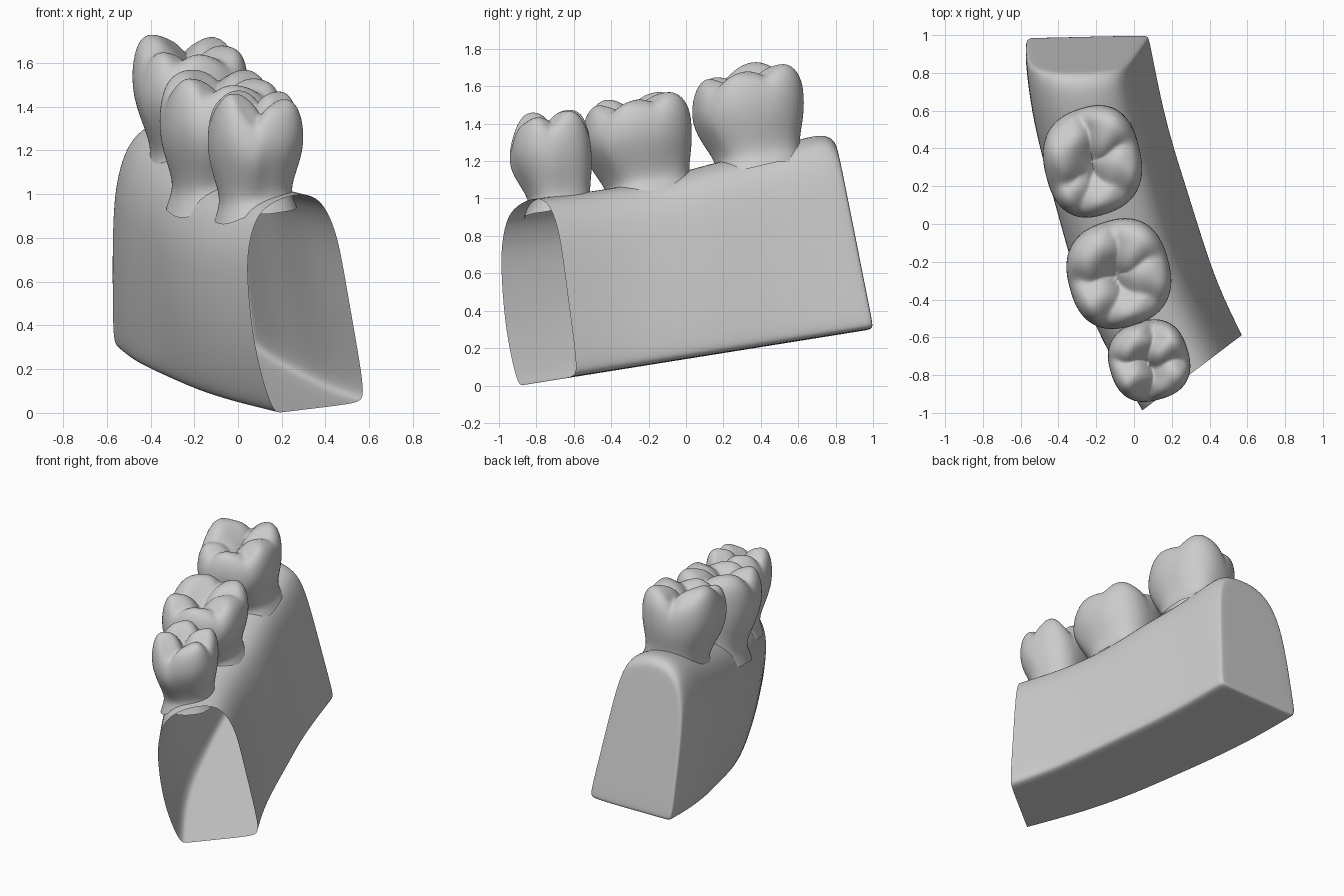
import bpy, bmesh
from math import sin, cos, pi, radians
from mathutils import Vector

if "Cube" in bpy.data.objects:
    bpy.data.objects.remove(bpy.data.objects["Cube"])


def finish(name, bm, levels):
    bmesh.ops.recalc_face_normals(bm, faces=bm.faces)
    for f in bm.faces:
        f.smooth = True
    mesh = bpy.data.meshes.new(name)
    bm.to_mesh(mesh)
    bm.free()
    ob = bpy.data.objects.new(name, mesh)
    bpy.context.collection.objects.link(ob)
    sub = ob.modifiers.new("Smooth", 'SUBSURF')
    sub.levels = sub.render_levels = levels
    return ob


def bridge(bm, a, b):
    n = len(a)
    for i in range(n):
        j = (i + 1) % n
        bm.faces.new((a[i], a[j], b[j], b[i]))


# Jaw block: cross-sections (across, up), blended from front to back
FRONT = [(.25, 0), (.19, .06), (.09, .25), (.03, .45), (0, .67), (.02, .78), (.07, .88),
         (.16, .945), (.33, .99), (.5, 1.005), (.62, .975), (.71, .9), (.79, .77), (.87, .5),
         (.95, .25), (1, .06), (.985, .015), (.93, 0), (.6, 0), (.3, 0)]
BACK = [(.03, 0), (0, .03), (0, .25), (0, .45), (.01, .62), (.03, .74), (.08, .86),
        (.16, .95), (.3, 1), (.48, 1.005), (.65, .98), (.76, .93), (.83, .8), (.89, .55),
        (.95, .27), (1, .05), (.99, .015), (.95, 0), (.5, 0), (.08, 0)]
# Stations: left x, y, right x, y, crest height, backward lean
STATIONS = [(.04, -.99, .575, -.585, 1.0, 0),
            (-.18, -.62, .45, -.33, 1.04, 0),
            (-.32, -.28, .36, -.06, 1.09, 0),
            (-.40, .02, .28, .20, 1.18, 0),
            (-.49, .35, .19, .48, 1.24, .02),
            (-.55, .65, .13, .75, 1.32, .08),
            (-.575, .93, .092, .95, 1.345, .19),
            (-.575, .985, .08, 1.0, 1.30, .195)]


def jaw_block():
    bm = bmesh.new()
    rings = []
    for k, (lx, ly, rx, ry, top, lean) in enumerate(STATIONS):
        t = min(1, k / 6.5)
        pts = []
        for (u0, v0), (u1, v1) in zip(FRONT, BACK):
            u, v = u0 + (u1 - u0) * t, v0 + (v1 - v0) * t
            x, y = lx + (rx - lx) * u, ly + (ry - ly) * u
            floor = .16 * (y + .885)
            pts.append(Vector((x, y - lean * v, floor + (top - floor) * v)))
        rings.append(pts)
    # closed back end with a softened rim, front end stays open
    c = sum(rings[-1], Vector()) / len(rings[-1])
    for s in (.95, .6, .25):
        rings.append([c + (p - c) * s + Vector((0, .005, 0)) for p in rings[-1 if s == .95 else 7]])
    vr = [[bm.verts.new(p) for p in r] for r in rings]
    for a, b in zip(vr, vr[1:]):
        bridge(bm, a, b)
    bm.faces.new(vr[-1])
    finish("jaw_block", bm, 2)


# Tooth wall: (height fraction, width scale), then chewing-surface radii
WALL = [(-.2, .86), (-.08, .78), (0, .75), (.12, .78), (.3, .89), (.48, .98), (.64, 1.0),
        (.78, .98), (.89, .93), (.96, .86), (1.0, .77)]
CHEW = [.68, .6, .52, .44, .36, .28, .2, .12, .05]


def tooth(name, crown, base, half, base_z, slope, cusps, turn=16, segs=56):
    bm = bmesh.new()
    outline = []
    for i in range(segs):
        a = 2 * pi * i / segs
        c, s = cos(a), sin(a)
        r = (abs(c) ** 2.5 + abs(s) ** 2.5) ** (-1 / 2.5)
        b = a + radians(turn)
        outline.append((r * cos(b) * .97, r * sin(b) * .97))

    # highest of several rounded cusps, leaving grooves where they meet
    def chew_z(x, y):
        wx, wy = x + .06 * sin(7 * y + 1), y + .06 * sin(8 * x)
        return max(h - .32 * ((wx - cx) ** 2 + (wy - cy) ** 2) for cx, cy, h in cusps)

    rings = []
    for f, s in WALL:
        w = min(1, max(0, f / .55))
        mx = base[0] + (crown[0] - base[0]) * w
        my = base[1] + (crown[1] - base[1]) * w
        ring = []
        for ox, oy in outline:
            dx, dy = ox * s * half[0], oy * s * half[1]
            z0 = base_z + slope[0] * dx + slope[1] * dy
            z1 = chew_z(ox * .77, oy * .77)
            ring.append(bm.verts.new((mx + dx, my + dy, z0 + (z1 - z0) * f)))
        rings.append(ring)
    for s in CHEW:
        rings.append([bm.verts.new((crown[0] + ox * s * half[0], crown[1] + oy * s * half[1],
                                    chew_z(ox * s, oy * s))) for ox, oy in outline])
    for a, b in zip(rings, rings[1:]):
        bridge(bm, a, b)
    mid = bm.verts.new((crown[0], crown[1], chew_z(0, 0)))
    last = rings[-1]
    for i in range(segs):
        bm.faces.new((last[i], last[(i + 1) % segs], mid))
    finish(name, bm, 1)


jaw_block()
tooth("front_tooth", (.08, -.725), (.08, -.675), (.22, .22), .99, (.15, .06),
      [(-.5, -.4, 1.46), (-.4, .45, 1.475), (.45, .4, 1.47), (.55, -.35, 1.435)])
tooth("middle_tooth", (-.08, -.265), (-.09, -.2), (.28, .295), 1.07, (.2, .2),
      [(-.55, -.5, 1.53), (-.5, .45, 1.57), (.35, .6, 1.57), (.6, 0, 1.53), (.25, -.65, 1.5)])
tooth("back_tooth", (-.22, .33), (-.2, .385), (.265, .30), 1.22, (.15, .2),
      [(-.6, .2, 1.73), (.35, .65, 1.72), (.6, -.05, 1.68), (.2, -.65, 1.64), (-.5, -.55, 1.65)])
